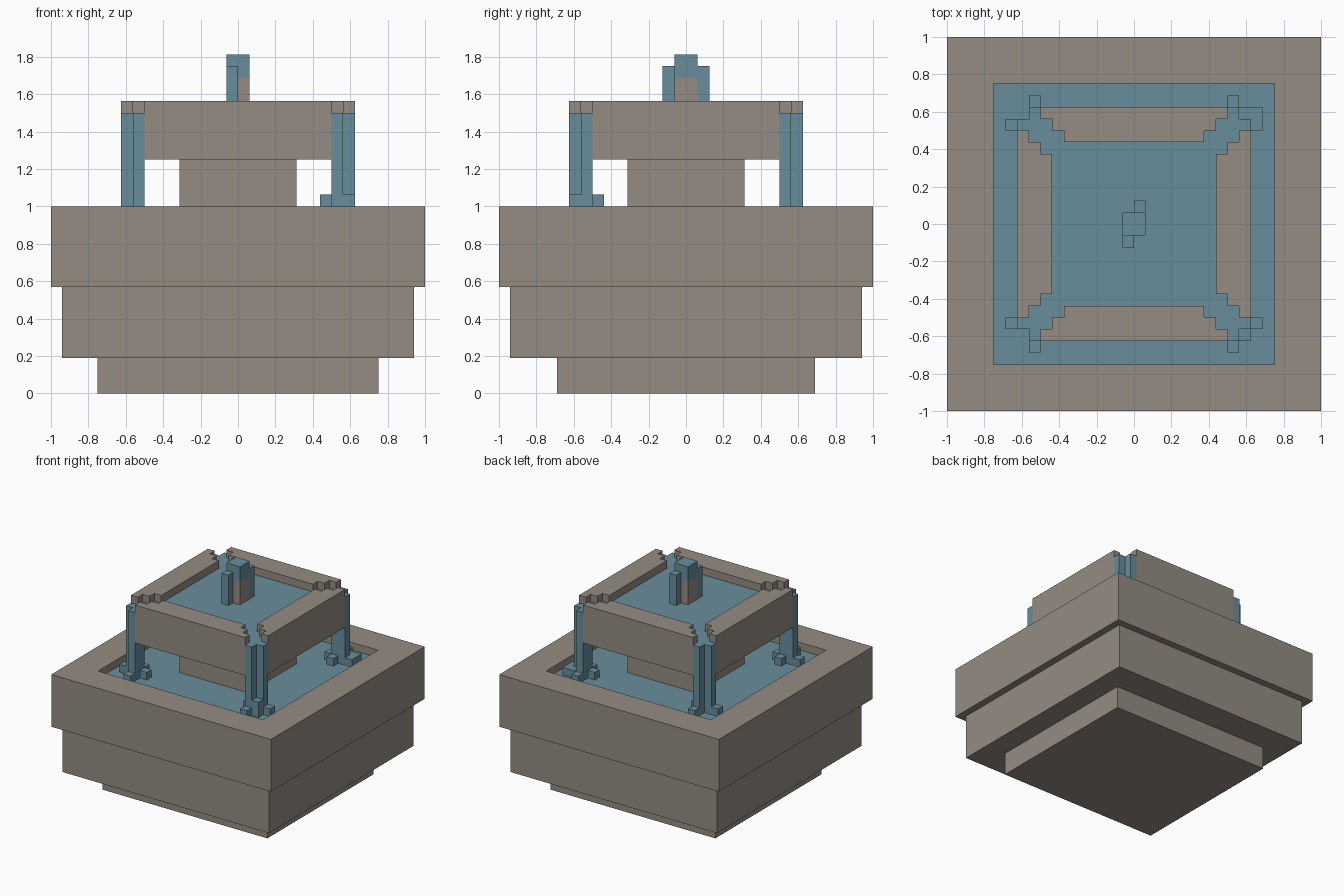
import bpy
import bmesh
import math
from mathutils import Matrix, Vector

cube = bpy.data.objects.get("Cube")
if cube:
    bpy.data.objects.remove(cube, do_unlink=True)

U = 0.0625  # block unit


def srgb(r, g, b):
    def lin(c):
        c /= 255
        return c / 12.92 if c <= 0.04045 else ((c + 0.055) / 1.055) ** 2.4
    return (lin(r), lin(g), lin(b), 1.0)


def material(name, color):
    m = bpy.data.materials.new(name)
    m.use_nodes = True
    m.diffuse_color = color
    bsdf = next(n for n in m.node_tree.nodes if n.type == 'BSDF_PRINCIPLED')
    bsdf.inputs["Base Color"].default_value = color
    return m


STONE = material("grey_stone", srgb(148, 140, 131))
WATER = material("blue_water", srgb(104, 141, 156))


def prism(name, pts, z0, z1, mat, top=None, inset=0, drop=0):
    """Extrude an outline from z0 to z1; optionally inset, sink and recolour the top."""
    bm = bmesh.new()
    base = bm.faces.new([bm.verts.new((x, y, z0)) for x, y in pts])
    new = bmesh.ops.extrude_face_region(bm, geom=[base])["geom"]
    bmesh.ops.translate(bm, vec=(0, 0, z1 - z0),
                        verts=[v for v in new if isinstance(v, bmesh.types.BMVert)])
    bmesh.ops.recalc_face_normals(bm, faces=bm.faces[:])
    lid = max(bm.faces, key=lambda f: f.calc_center_median().z)
    if inset:
        bmesh.ops.inset_region(bm, faces=[lid], thickness=inset, use_even_offset=True)
        # a second, zero-width ring becomes the vertical pool walls
        bmesh.ops.inset_region(bm, faces=[lid], thickness=0.0)
        bmesh.ops.translate(bm, vec=(0, 0, -drop), verts=lid.verts[:])
    if top:
        lid.material_index = 1
    me = bpy.data.meshes.new(name)
    bm.to_mesh(me)
    bm.free()
    me.materials.append(mat)
    if top:
        me.materials.append(top)
    ob = bpy.data.objects.new(name, me)
    bpy.context.collection.objects.link(ob)
    return ob


def block(name, x0, x1, y0, y1, z0, z1, mat, **kw):
    return prism(name, [(x0, y0), (x1, y0), (x1, y1), (x0, y1)], z0, z1, mat, **kw)


# Stepped base and large basin with sunken water
block("foot", -0.75, 0.75, -0.69, 0.69, 0, 0.19, STONE)
block("middle_tier", -0.94, 0.94, -0.94, 0.94, 0.19, 0.57, STONE)
block("basin", -1, 1, -1, 1, 0.57, 1.0, STONE, top=WATER, inset=0.25, drop=U)

# Central pillar
block("pillar", -5 * U, 5 * U, -5 * U, 5 * U, 15 * U, 20 * U, STONE)

# Upper bowl: square with notched corners and a water surface
quarter = [(10 * U, -8 * U), (10 * U, 8 * U), (8 * U, 8 * U)]
outline = []
for i in range(4):
    rot = Matrix.Rotation(i * math.pi / 2, 2)
    outline += [tuple(rot @ Vector(p)) for p in quarter]
prism("bowl", outline, 20 * U, 24 * U, STONE, top=WATER)

# Four rim walls with stepped ends that leave corner channels
half = [(8, -10), (8, -9), (7, -9), (7, -8), (6, -8), (6, -7)]
rim = half + [(-x, y) for x, y in reversed(half)]
for i, side in enumerate(("front", "left", "back", "right")):
    ob = prism("rim_" + side, [(x * U, y * U) for x, y in rim], 24 * U, 25 * U, STONE)
    ob.data.transform(Matrix.Rotation(i * math.pi / 2, 4, 'Z'))

# Falling water and splashes at each corner
column = [(8, 8), (10, 8), (10, 9), (9, 9), (9, 10), (8, 10)]
arms = [(9, 11, 8, 9), (8, 9, 9, 11), (7, 8, 8, 9), (8, 9, 7, 8)]
for sx, xs in ((1, "left"), (-1, "right")):
    for sy, ys in ((1, "back"), (-1, "front")):
        tag = ys + "_" + xs

        def splash(x0, x1, y0, y1, top):
            block("splash_" + tag, sx * x0 * U, sx * x1 * U,
                  sy * y0 * U, sy * y1 * U, 15 * U, top * U, WATER)

        prism("waterfall_" + tag, [(sx * x * U, sy * y * U) for x, y in column],
              15 * U, 24 * U, WATER)
        for a in arms:
            splash(*a, 16)
        if (sx, sy) == (1, 1):       # wider splash
            splash(9, 11, 9, 10, 16)
        if (sx, sy) == (1, -1):      # taller splash
            splash(9, 10, 9, 10, 17)
            splash(7, 8, 7, 8, 17)

# Spout with bubbling water
block("spout", -U, U, -U, U, 24 * U, 27 * U, STONE)
block("spout_water", -U, U, -U, U, 27 * U, 29 * U, WATER)
block("spout_stream_front", -U, 0, -2 * U, -U, 24 * U, 28 * U, WATER)
block("spout_stream_back", 0, U, U, 2 * U, 24 * U, 28 * U, WATER)
